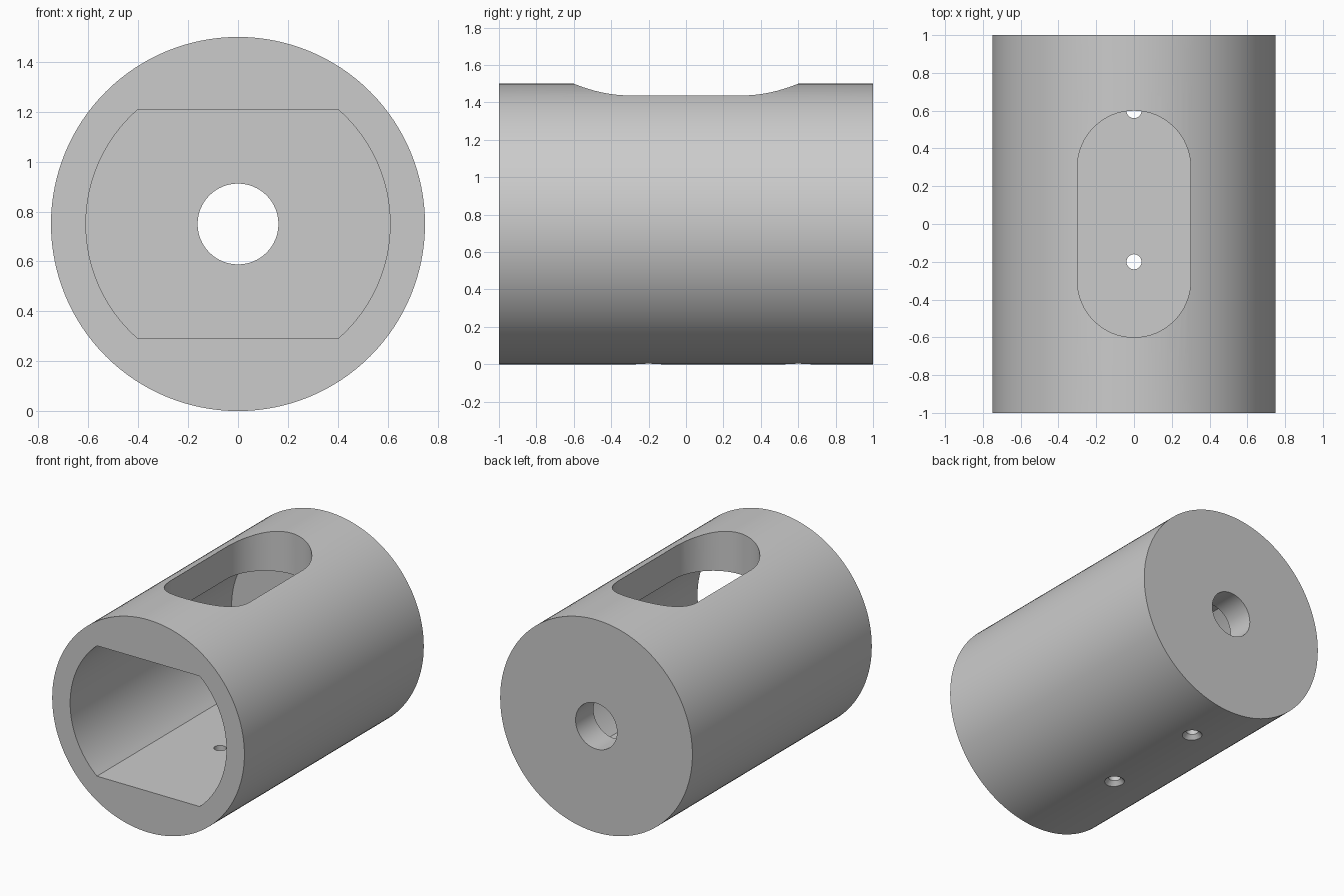
import bpy
import bmesh
from math import pi, sin, cos, asin, radians
from mathutils import Matrix

if "Cube" in bpy.data.objects:
    bpy.data.objects.remove(bpy.data.objects["Cube"], do_unlink=True)

R, AXIS_Z = 0.75, 0.75
ALONG_Y = Matrix.Rotation(pi / 2, 4, "X")    # profile (x, y) -> (x, z), extrusion -> -y

metal = bpy.data.materials.new("plain grey")
metal.use_nodes = True
grey = (0.6, 0.6, 0.6, 1)
metal.diffuse_color = grey
metal.node_tree.nodes["Principled BSDF"].inputs["Base Color"].default_value = grey


def arc(r, start, end, n, cx=0, cy=0):
    steps = [start + (end - start) * i / n for i in range(n + 1)]
    return [(cx + r * cos(a), cy + r * sin(a)) for a in steps]


def circle(r, n):
    return arc(r, 0, 2 * pi, n)[:-1]


def prism(name, sections, matrix):
    """Loft a solid through (outline, height) sections."""
    bm = bmesh.new()
    rings = [[bm.verts.new((x, y, h)) for x, y in pts] for pts, h in sections]
    for low, high in zip(rings, rings[1:]):
        n = len(low)
        for i in range(n):
            j = (i + 1) % n
            bm.faces.new((low[i], low[j], high[j], high[i]))
    bm.faces.new(rings[0][::-1])
    bm.faces.new(rings[-1])
    bm.transform(matrix)
    bmesh.ops.recalc_face_normals(bm, faces=bm.faces)
    mesh = bpy.data.meshes.new(name)
    bm.to_mesh(mesh)
    bm.free()
    mesh.materials.append(metal)
    obj = bpy.data.objects.new(name, mesh)
    bpy.context.collection.objects.link(obj)
    return obj


lift = Matrix.Translation((0, 0, AXIS_Z))

# Cylindrical housing
body = prism("housing", [(circle(R, 128), -1), (circle(R, 128), 1)], lift @ ALONG_Y)

# Bore with flat floor and ceiling, open at the front
bore_r, flat = 0.61, 0.46
a = asin(flat / bore_r)
bore = arc(bore_r, -a, a, 32) + arc(bore_r, pi - a, pi + a, 32)
cutters = [prism("bore_cutter", [(bore, -0.8), (bore, 1.1)], lift @ ALONG_Y)]

# Round hole through the back wall
hole = circle(0.162, 64)
cutters.append(prism("back_hole_cutter", [(hole, -1.1), (hole, -0.5)], lift @ ALONG_Y))

# Rounded slot through the top
slot = arc(0.3, 0, pi, 32, cy=0.3) + arc(0.3, pi, 2 * pi, 32, cy=-0.3)
cutters.append(prism("slot_cutter", [(slot, 0.8), (slot, 1.6)], Matrix.Identity(4)))

# Countersunk screw holes through the floor
wide, narrow = circle(0.095, 32), circle(0.04, 32)
for y in (-0.2, 0.6):
    cutters.append(prism("screw_hole_cutter",
                         [(wide, -0.03), (narrow, 0.03), (narrow, 0.5)],
                         Matrix.Translation((0, y, 0))))

for cutter in cutters:
    mod = body.modifiers.new(cutter.name, "BOOLEAN")
    mod.operation = "DIFFERENCE"
    mod.solver = "EXACT"
    mod.object = cutter

# Apply the cuts and discard the cutters
bpy.context.view_layer.update()
result = bpy.data.meshes.new_from_object(
    body.evaluated_get(bpy.context.evaluated_depsgraph_get()))
body.modifiers.clear()
body.data = result
for cutter in cutters:
    bpy.data.objects.remove(cutter, do_unlink=True)

bpy.ops.object.select_all(action="DESELECT")
body.select_set(True)
bpy.context.view_layer.objects.active = body
bpy.ops.object.shade_smooth_by_angle(angle=radians(30))
